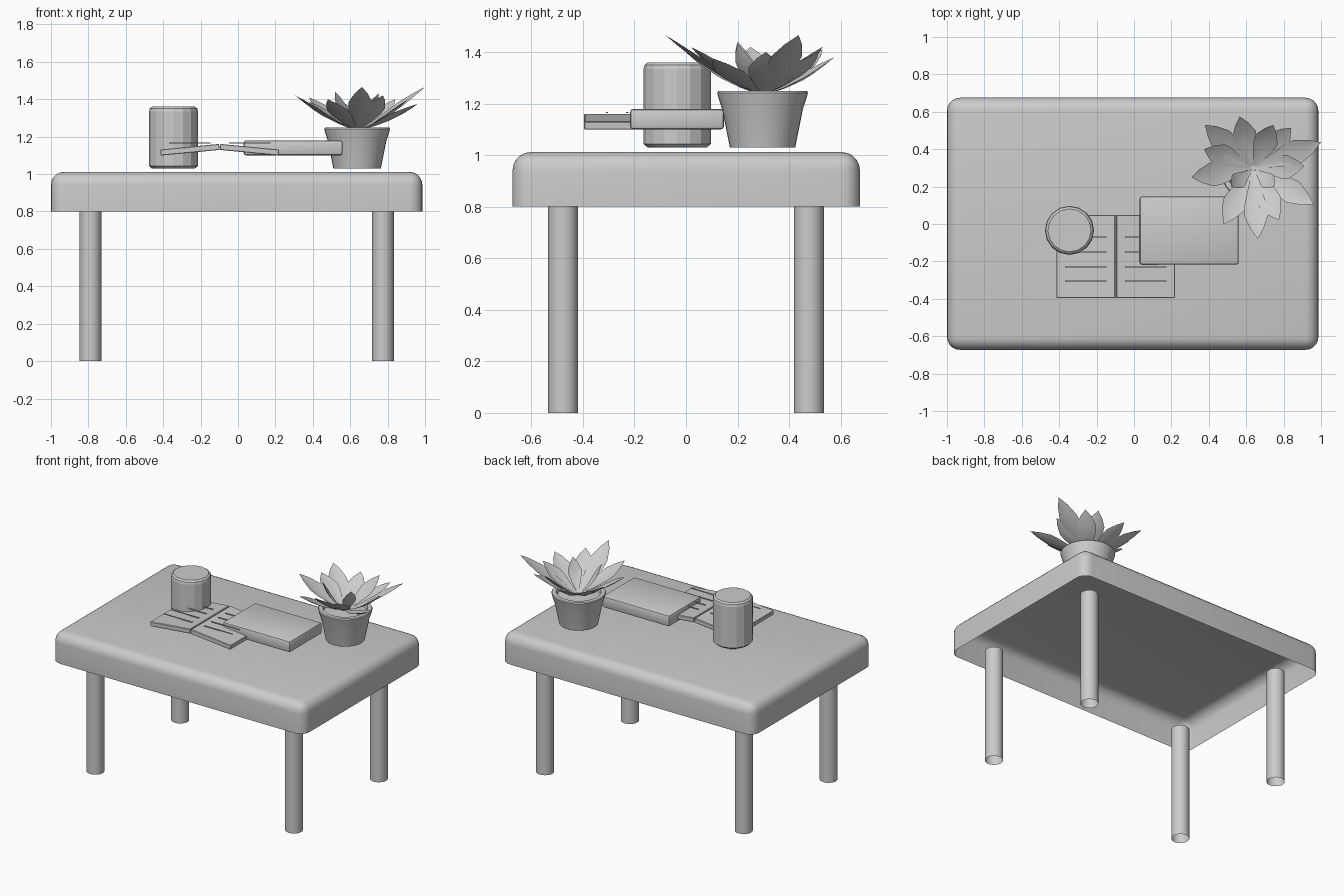
import bpy, bmesh, math
from mathutils import Vector, Matrix

if "Cube" in bpy.data.objects:
    bpy.data.objects.remove(bpy.data.objects["Cube"])


def finish(name, bm, smooth=None):
    me = bpy.data.meshes.new(name)
    bm.to_mesh(me)
    bm.free()
    ob = bpy.data.objects.new(name, me)
    bpy.context.collection.objects.link(ob)
    if smooth is not None:
        bpy.ops.object.select_all(action='DESELECT')
        ob.select_set(True)
        bpy.context.view_layer.objects.active = ob
        bpy.ops.object.shade_smooth_by_angle(angle=math.radians(smooth))
    return ob


def box(name, lo, hi, bevel=0, segs=1, open_bottom=False, smooth=None):
    bm = bmesh.new()
    bmesh.ops.create_cube(bm, size=1)
    for v in bm.verts:
        v.co = Vector([lo[i] + (v.co[i] + .5) * (hi[i] - lo[i]) for i in range(3)])
    if open_bottom:
        bm.normal_update()
        bmesh.ops.delete(bm, geom=[f for f in bm.faces if f.normal.z < -.9],
                         context='FACES_ONLY')
    if bevel:
        edges = [e for e in bm.edges if len(e.link_faces) == 2]
        bmesh.ops.bevel(bm, geom=edges, offset=bevel, segments=segs, profile=.5,
                        affect='EDGES', clamp_overlap=True)
    return finish(name, bm, smooth)


def lathe(name, profile, center, sides, smooth=None, cap_top=False, cap_bottom=False):
    bm = bmesh.new()
    rings = []
    for r, z in profile:
        rings.append([bm.verts.new((center[0] + r * math.cos(2 * math.pi * i / sides),
                                    center[1] + r * math.sin(2 * math.pi * i / sides), z))
                      for i in range(sides)])
    for a, b in zip(rings, rings[1:]):
        for i in range(sides):
            j = (i + 1) % sides
            bm.faces.new((a[i], a[j], b[j], b[i]))
    if cap_top:
        bm.faces.new(rings[-1])
    if cap_bottom:
        bm.faces.new(rings[0][::-1])
    return finish(name, bm, smooth)


# Table top: rounded shell, open underneath
box("table_top", (-1, -.673, .8), (.986, .675, 1.012), .07, 5, True, 50)

# Four open tube legs
for sx, side in ((-1, "left"), (1, "right")):
    for sy, end in ((-1, "front"), (1, "back")):
        lathe(f"{end}_{side}_leg", [(.058, 0), (.058, .81)],
              (-.007 + sx * .782, sy * .477), 32, 40)

# Lidded cup
lathe("cup", [(.115, 1.03), (.131, 1.044), (.131, 1.335), (.127, 1.35), (.115, 1.36)],
      (-.345, -.034), 16, None, True, True)

# Open book: two tilted page blocks meeting at the spine
SPINE = -.098
for s, side in ((-1, "left"), (1, "right")):
    page = box(f"{side}_page_block", (-.158, -.395, -.016), (.158, .048, .016), .003)
    page.matrix_world = (Matrix.Translation((SPINE + s * .159, 0, 1.130)) @
                         Matrix.Rotation(s * math.radians(5.5), 4, 'Y'))
    # Ruled text lines above the page
    for k in range(4):
        y = -.07 - .079 * k
        cx = SPINE + s * .16
        box(f"{side}_page_line_{k + 1}", (cx - .111, y - .004, 1.164),
            (cx + .111, y + .004, 1.168))

# Closed book
box("closed_book", (.03, -.217, 1.10), (.56, .148, 1.18), .013, 2, False, 40)

# Plant pot with rim, and soil
POT = (.637, .297)
lathe("plant_pot", [(.127, 1.03), (.157, 1.18), (.171, 1.222), (.176, 1.242), (.172, 1.249),
                    (.145, 1.249), (.138, 1.22)], POT, 32, 40, False, True)
lathe("soil", [(.14, 1.222), (.01, 1.232)], POT, 32, 40, True)


# Leaves: creased pointed blades from the pot centre to each tip
def leaf(name, tip, width):
    bm = bmesh.new()
    tip = Vector(tip)
    flat = Vector((tip.x - POT[0], tip.y - POT[1], 0)).normalized()
    base = Vector((POT[0], POT[1], 1.235)) + flat * .015
    axis = tip - base
    side = Vector((-flat.y, flat.x, 0))
    up = side.cross(axis).normalized()
    if up.z < 0:
        up = -up
    rows = []
    for t, w in ((0, .14), (.25, .55), (.5, .95), (.65, 1), (.85, .55)):
        p = base + axis * t - up * .02 * math.sin(math.pi * t)
        h = width * w
        rows.append([bm.verts.new(p - side * h + up * h * .25), bm.verts.new(p),
                     bm.verts.new(p + side * h + up * h * .25)])
    for a, b in zip(rows, rows[1:]):
        for i in range(2):
            bm.faces.new((a[i], a[i + 1], b[i + 1], b[i]))
    end = bm.verts.new(tip)
    for i in range(2):
        bm.faces.new((rows[-1][i], rows[-1][i + 1], end))
    bmesh.ops.recalc_face_normals(bm, faces=bm.faces[:])
    finish(name, bm, 60)


TIPS = [(1.0, .437, 1.466), (.91, .31, 1.40), (.96, .105, 1.375), (.775, .02, 1.42),
        (.662, -.08, 1.466), (.48, .0, 1.40), (.307, .25, 1.42), (.38, .53, 1.41),
        (.565, .575, 1.38), (.745, .53, 1.42), (.84, .515, 1.40), (.375, .40, 1.39),
        (.52, .20, 1.44), (.75, .20, 1.43)]
for n, tip in enumerate(TIPS):
    leaf(f"leaf_{n + 1}", tip, .064 if n < 12 else .045)
